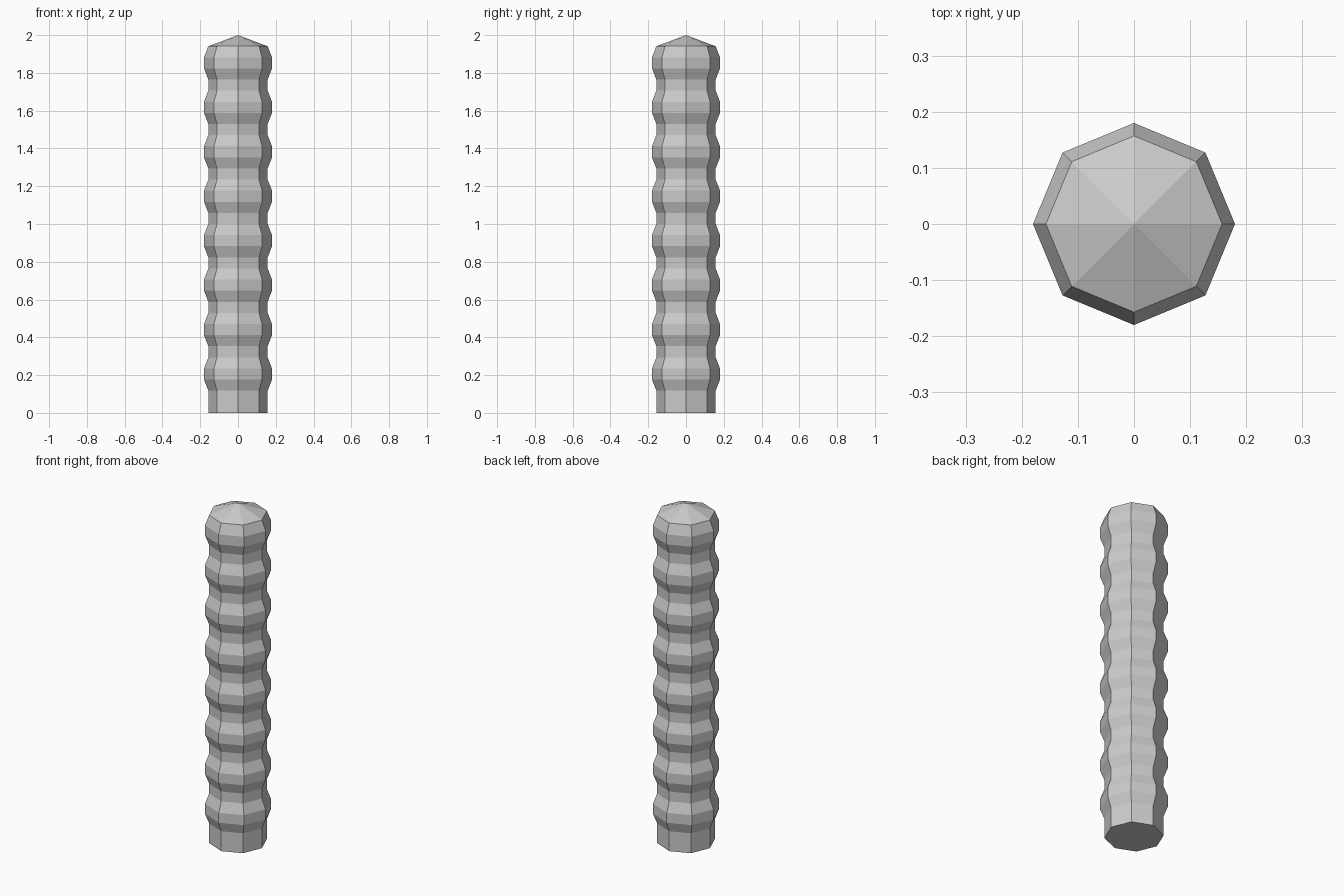
import bpy, bmesh
from math import cos, sin, pi

if "Cube" in bpy.data.objects:
    bpy.data.objects.remove(bpy.data.objects["Cube"])

SIDES = 8
STEP = 2.0 / 34          # height of one band
NECK, BULGE = 0.157, 0.18

# Profile: plain foot, then eight repeated bulges
profile = [(NECK, 0.0)]
for i in range(8):
    k = 2 + 4 * i
    profile += [(r, (k + j) * STEP) for j, r in enumerate((NECK, BULGE, BULGE, NECK))]

bm = bmesh.new()
rings = [[bm.verts.new((r * cos(2 * pi * s / SIDES), r * sin(2 * pi * s / SIDES), z))
          for s in range(SIDES)] for r, z in profile]

# Ribbed shaft walls
for low, high in zip(rings, rings[1:]):
    for s in range(SIDES):
        t = (s + 1) % SIDES
        bm.faces.new((low[s], low[t], high[t], high[s]))

# Flat base and pointed cap
bm.faces.new(rings[0][::-1])
tip = bm.verts.new((0, 0, 2.0))
for s in range(SIDES):
    bm.faces.new((rings[-1][s], rings[-1][(s + 1) % SIDES], tip))

mesh = bpy.data.meshes.new("ribbed_post")
bm.to_mesh(mesh)
bm.free()
bpy.context.collection.objects.link(bpy.data.objects.new("ribbed_post", mesh))
